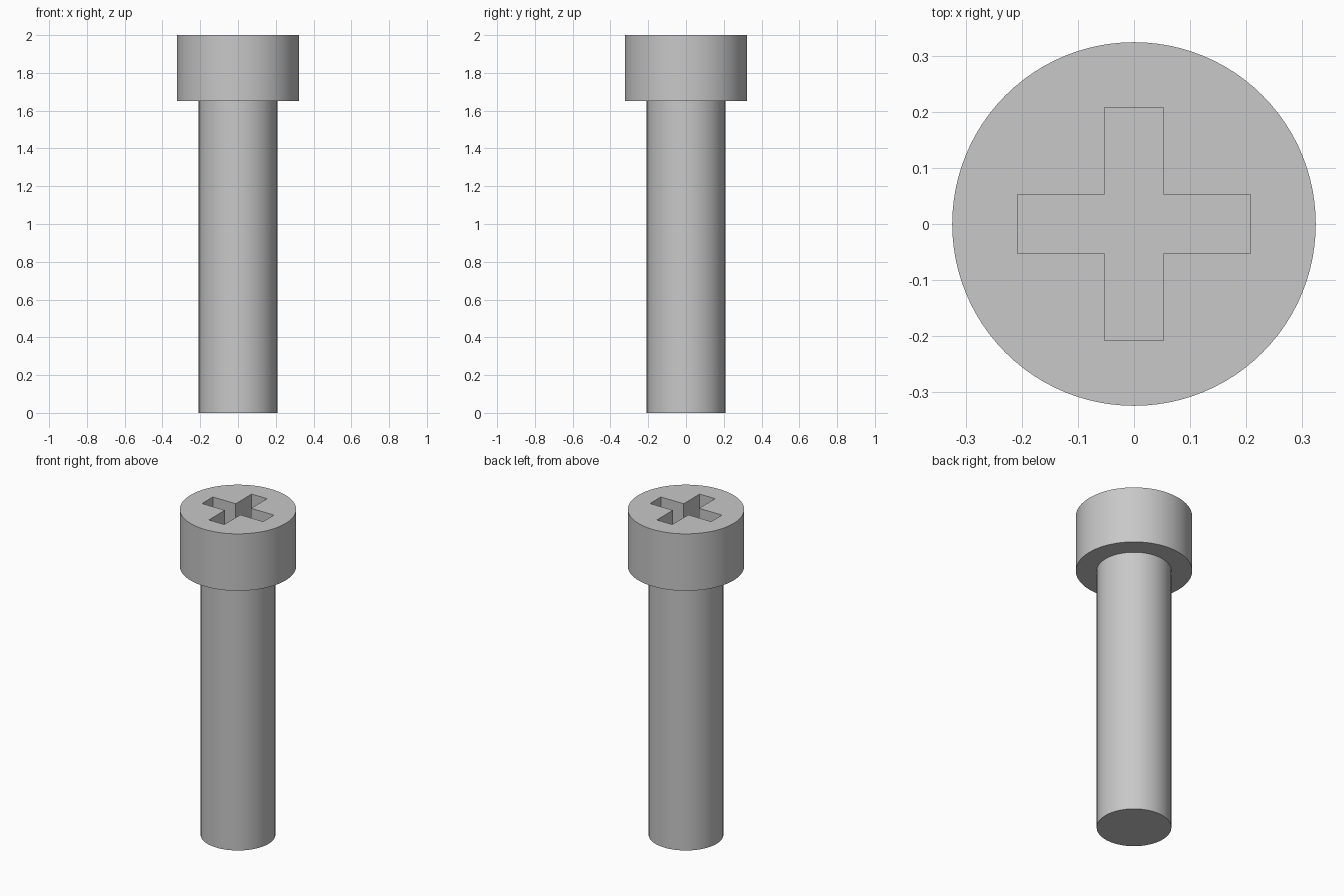
import bpy, bmesh
from math import pi
from mathutils import Matrix, Vector

cube = bpy.data.objects.get("Cube")
if cube:
    bpy.data.objects.remove(cube, do_unlink=True)

SHANK_R, HEAD_R = 0.208, 0.324
HEAD_Z, TOP_Z = 1.65, 2.0
SLOT_HALF, SLOT_REACH, SLOT_DEPTH = 0.0525, 0.208, 0.17

steel = bpy.data.materials.new("grey steel")
steel.use_nodes = True
steel.diffuse_color = (0.58, 0.58, 0.58, 1)
steel.node_tree.nodes["Principled BSDF"].inputs["Base Color"].default_value = steel.diffuse_color


def make_object(name, bm):
    bmesh.ops.recalc_face_normals(bm, faces=bm.faces)
    mesh = bpy.data.meshes.new(name)
    bm.to_mesh(mesh)
    bm.free()
    mesh.materials.append(steel)
    obj = bpy.data.objects.new(name, mesh)
    bpy.context.collection.objects.link(obj)
    return obj


# Shank and head: one disc pushed up, widened and pushed up again
bm = bmesh.new()
bmesh.ops.create_circle(bm, cap_ends=True, segments=96, radius=SHANK_R)
cap = bm.faces[:][0]
for radius, z in ((SHANK_R, HEAD_Z), (HEAD_R, HEAD_Z), (HEAD_R, TOP_Z)):
    old = cap
    bottom = len(bm.faces) == 1
    geom = bmesh.ops.extrude_face_region(bm, geom=[old], use_keep_orig=bottom)["geom"]
    cap = next(g for g in geom if isinstance(g, bmesh.types.BMFace))
    if not bottom and old.is_valid and old is not cap:
        bm.faces.remove(old)
    for v in cap.verts:
        v.co = Vector((v.co.x, v.co.y, 0)).normalized() * radius
        v.co.z = z
screw = make_object("screw_body", bm)

# Cross-shaped drive recess cutter
bm = bmesh.new()
corners = [Vector((SLOT_HALF, SLOT_HALF, 0)), Vector((SLOT_REACH, SLOT_HALF, 0)),
           Vector((SLOT_REACH, -SLOT_HALF, 0))]
outline = [Matrix.Rotation(-i * pi / 2, 3, "Z") @ c for i in range(4) for c in corners]
floor_z = Vector((0, 0, TOP_Z - SLOT_DEPTH))
face = bm.faces.new([bm.verts.new(p + floor_z) for p in outline])
geom = bmesh.ops.extrude_face_region(bm, geom=[face], use_keep_orig=True)["geom"]
bmesh.ops.translate(bm, vec=(0, 0, SLOT_DEPTH + 0.1),
                    verts=[g for g in geom if isinstance(g, bmesh.types.BMVert)])
cutter = make_object("recess_cutter", bm)
cutter.hide_render = True

# Cut the recess, then drop the cutter
cut = screw.modifiers.new("drive_recess", "BOOLEAN")
cut.operation = "DIFFERENCE"
cut.solver = "EXACT"
cut.object = cutter
bpy.ops.object.select_all(action="DESELECT")
screw.select_set(True)
bpy.context.view_layer.objects.active = screw
bpy.ops.object.modifier_apply(modifier=cut.name)
bpy.data.objects.remove(cutter, do_unlink=True)

# Round walls smooth, rims crisp
bpy.ops.object.shade_smooth_by_angle(angle=pi / 6)
